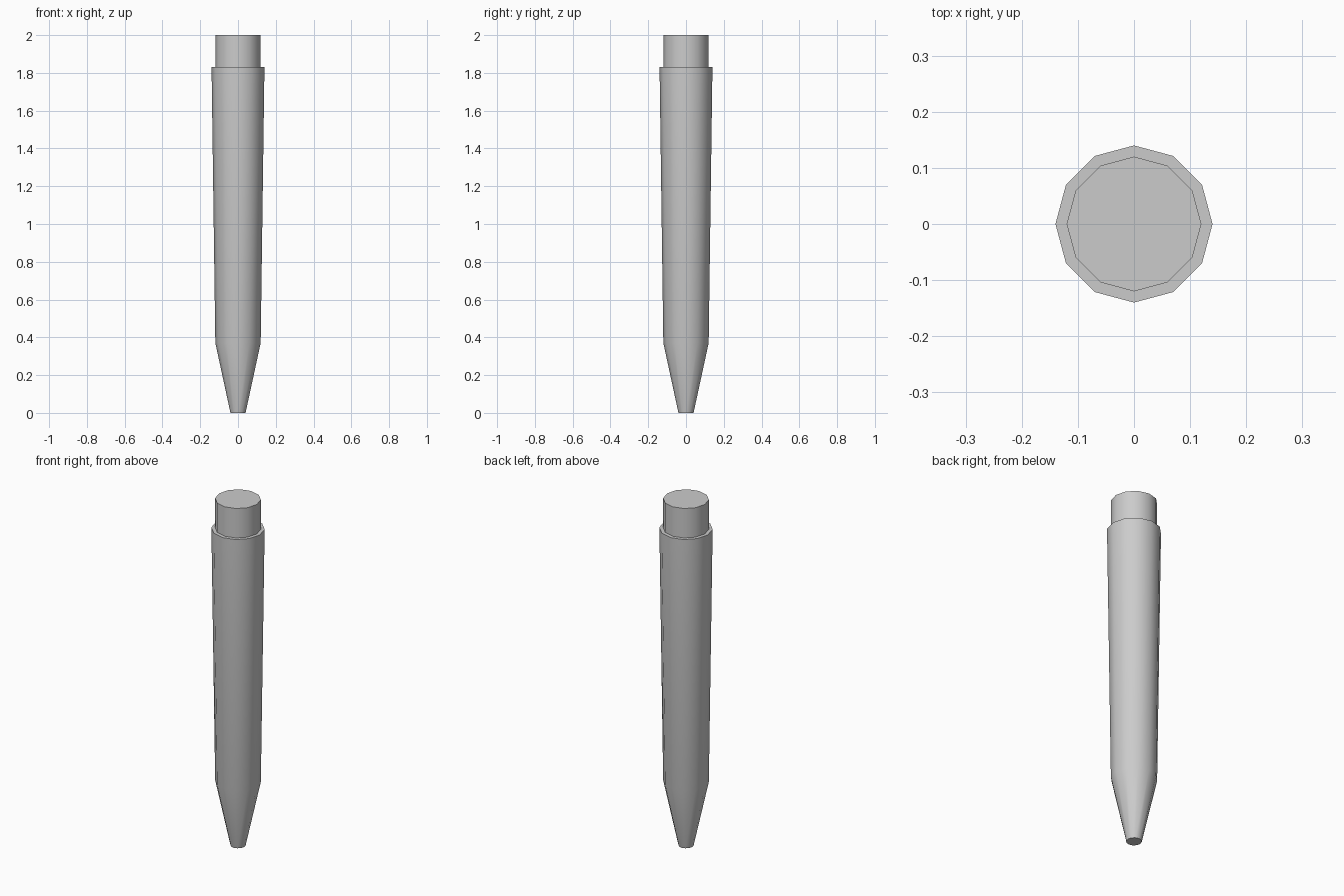
import bpy
import bmesh
import math

cube = bpy.data.objects.get("Cube")
if cube:
    bpy.data.objects.remove(cube, do_unlink=True)

SIDES = 12

grey = bpy.data.materials.new("light_grey")
grey.use_nodes = True
colour = (0.6, 0.6, 0.6, 1)
grey.diffuse_color = colour
grey.node_tree.nodes["Principled BSDF"].inputs["Base Color"].default_value = colour


def turned(name, profile):
    """Closed twelve-sided solid from (radius, height) rings, bottom to top."""
    bm = bmesh.new()
    rings = []
    for radius, z in profile:
        angles = [2 * math.pi * i / SIDES for i in range(SIDES)]
        rings.append([bm.verts.new((radius * math.cos(a), radius * math.sin(a), z))
                      for a in angles])
    for low, high in zip(rings, rings[1:]):
        for i in range(SIDES):
            j = (i + 1) % SIDES
            bm.faces.new((low[i], low[j], high[j], high[i]))
    bm.faces.new(rings[0][::-1])
    bm.faces.new(rings[-1])
    mesh = bpy.data.meshes.new(name)
    bm.to_mesh(mesh)
    bm.free()
    mesh.materials.append(grey)
    obj = bpy.data.objects.new(name, mesh)
    bpy.context.collection.objects.link(obj)
    bpy.ops.object.select_all(action='DESELECT')
    obj.select_set(True)
    bpy.context.view_layer.objects.active = obj
    bpy.ops.object.shade_smooth_by_angle(angle=math.radians(40))
    return obj


# Tapered barrel with its conical tip
turned("barrel", [(0.04, 0), (0.12, 0.37), (0.14, 1.83)])

# Narrower end plug standing on the barrel
turned("end_plug", [(0.12, 1.83), (0.12, 2)])
